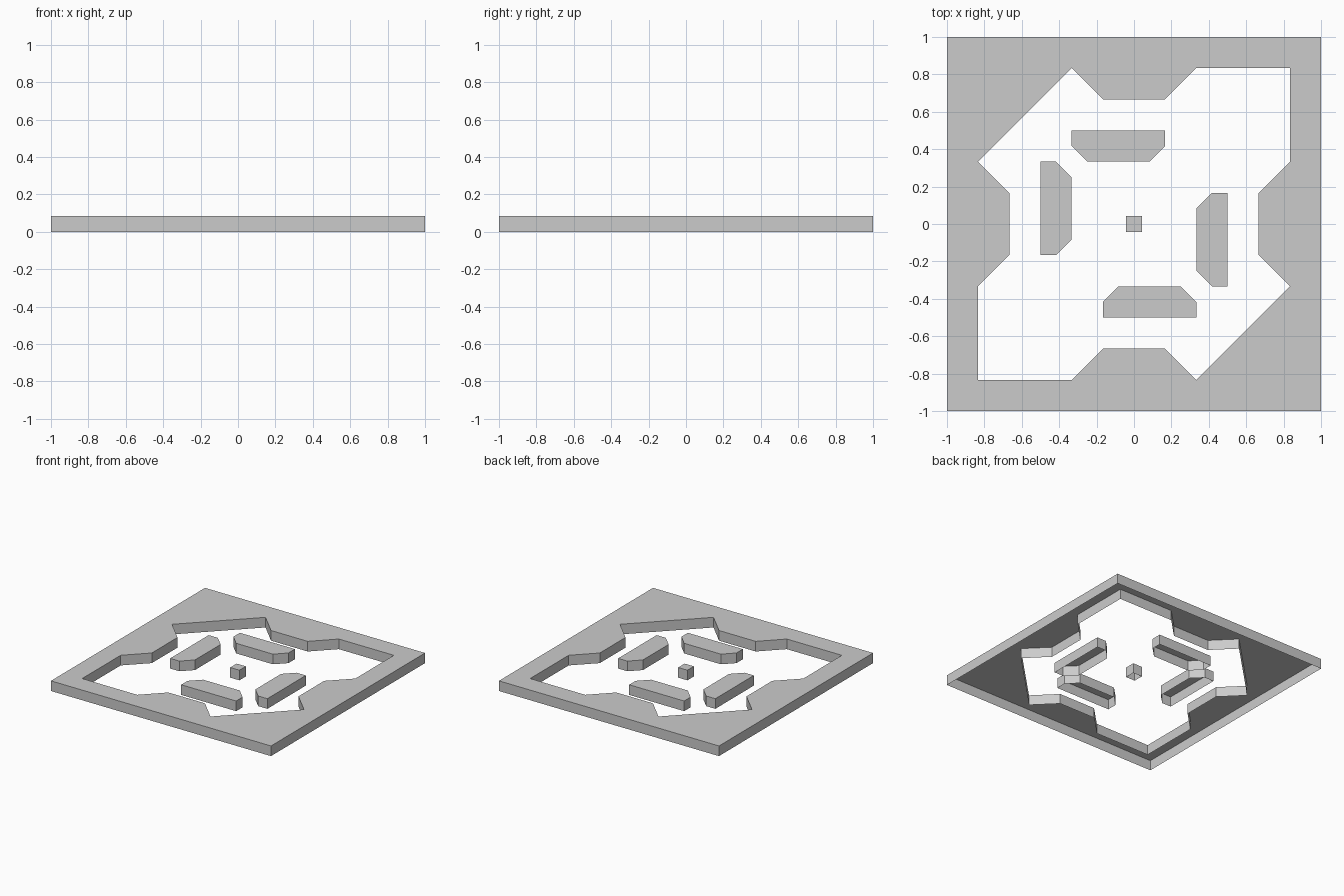
import bpy, bmesh

if "Cube" in bpy.data.objects:
    bpy.data.objects.remove(bpy.data.objects["Cube"])

U = 1 / 12          # layout grid step
H = U               # plate thickness


def half_turn(pts):
    return [(-x, -y) for x, y in pts]


def shell(name, loops):
    """Flat top filled between the loops, with walls down to an open base."""
    bm = bmesh.new()
    edges = []
    for loop in loops:
        vs = [bm.verts.new((x * U, y * U, H)) for x, y in loop]
        edges += [bm.edges.new((vs[i - 1], vs[i])) for i in range(len(vs))]
    bmesh.ops.triangle_fill(bm, edges=edges, use_beauty=True, normal=(0, 0, 1))
    rim = [e for e in bm.edges if e.is_boundary]
    ext = bmesh.ops.extrude_edge_only(bm, edges=rim)["geom"]
    for v in ext:
        if isinstance(v, bmesh.types.BMVert):
            v.co.z = 0
    # consistent normals with the top facing up
    bmesh.ops.recalc_face_normals(bm, faces=bm.faces[:])
    top = next(f for f in bm.faces if abs(f.normal.z) > 0.9)
    if top.normal.z < 0:
        bmesh.ops.reverse_faces(bm, faces=bm.faces[:])
    mesh = bpy.data.meshes.new(name)
    bm.to_mesh(mesh)
    bm.free()
    obj = bpy.data.objects.new(name, mesh)
    bpy.context.collection.objects.link(obj)
    return obj


def square(r):
    return [(-r, -r), (r, -r), (r, r), (-r, r)]


# Square frame with a notched opening, repeated by a half turn
half = [(-4, 10), (-2, 8), (2, 8), (4, 10), (10, 10),
        (10, 4), (8, 2), (8, -2), (10, -4)]
shell("outer_frame", [square(12), half + half_turn(half)])

# Chamfered bars around the middle
bar = [(-4, 6), (2, 6), (2, 5), (1, 4), (-3, 4), (-4, 5)]
side_bar = [(-y, -x) for x, y in bar]
shell("back_bar", [bar])
shell("front_bar", [half_turn(bar)])
shell("left_bar", [side_bar])
shell("right_bar", [half_turn(side_bar)])

# Small centre block
shell("centre_block", [square(0.5)])
